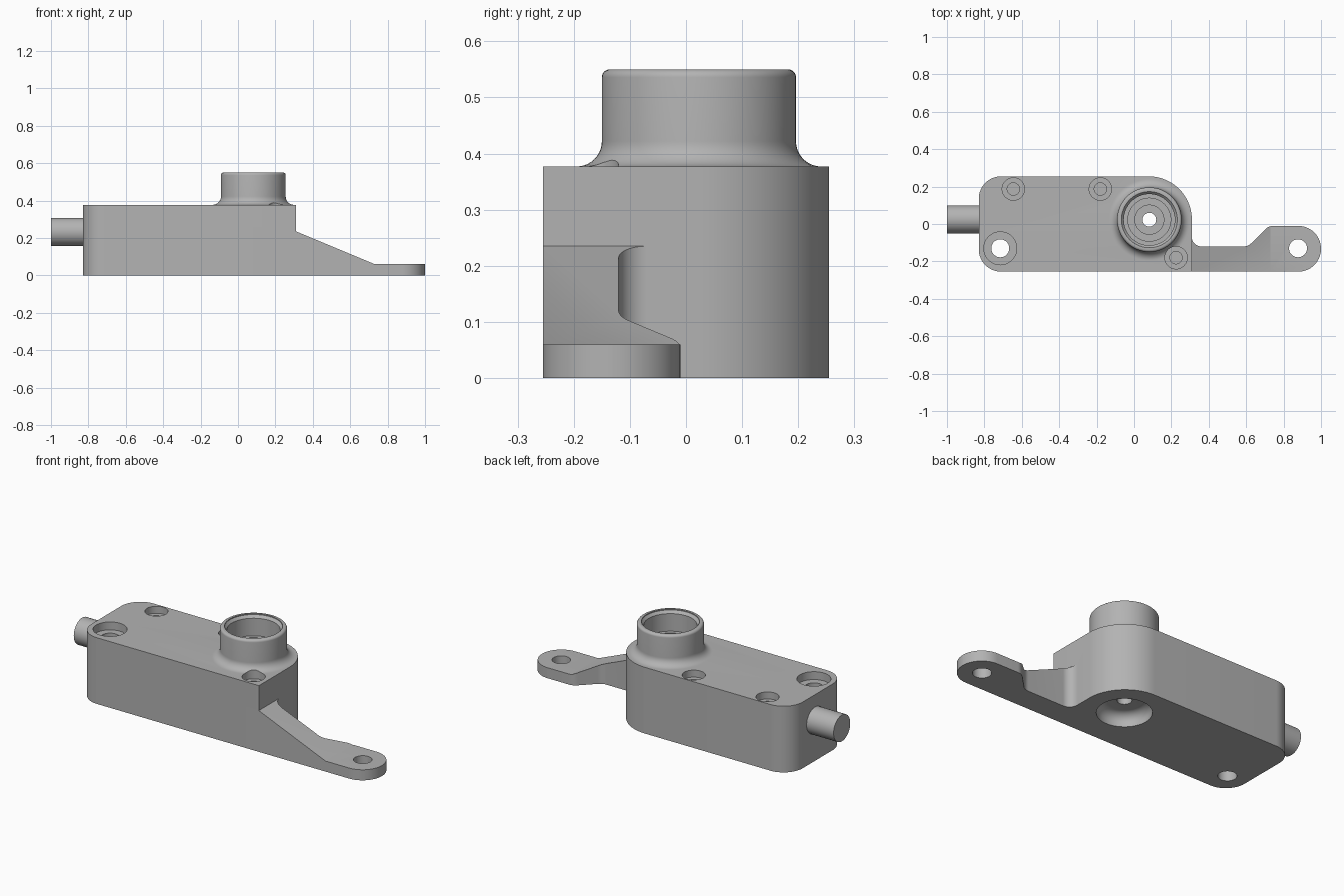
import bpy, bmesh, math
from mathutils import Vector, Matrix

if "Cube" in bpy.data.objects:
    bpy.data.objects.remove(bpy.data.objects["Cube"])

metal = bpy.data.materials.new("plain_grey")
metal.use_nodes = True
GREY = (0.45, 0.45, 0.45, 1)
metal.diffuse_color = GREY
metal.node_tree.nodes["Principled BSDF"].inputs["Base Color"].default_value = GREY


def finish(bm, name):
    bmesh.ops.recalc_face_normals(bm, faces=bm.faces)
    mesh = bpy.data.meshes.new(name)
    bm.to_mesh(mesh)
    bm.free()
    mesh.materials.append(metal)
    obj = bpy.data.objects.new(name, mesh)
    bpy.context.collection.objects.link(obj)
    return obj


def rounded(corners, steps=14):
    """Outline through (x, y, radius) corners, each replaced by a tangent arc."""
    out = []
    for i, (x, y, r) in enumerate(corners):
        p = Vector((x, y))
        if r == 0:
            out.append(p)
            continue
        a = (Vector(corners[i - 1][:2]) - p).normalized()
        b = (Vector(corners[(i + 1) % len(corners)][:2]) - p).normalized()
        half = a.angle(b) / 2
        centre = p + (a + b).normalized() * (r / math.sin(half))
        start = p + a * (r / math.tan(half)) - centre
        end = p + b * (r / math.tan(half)) - centre
        sweep = start.angle_signed(end)
        for k in range(steps + 1):
            out.append(centre + Matrix.Rotation(-sweep * k / steps, 2) @ start)
    return out


def extrude(name, outline, vector, place):
    bm = bmesh.new()
    face = bm.faces.new([bm.verts.new(place(*p)) for p in outline])
    top = bmesh.ops.extrude_face_region(bm, geom=[face])["geom"]
    bmesh.ops.translate(bm, vec=vector, verts=[v for v in top if isinstance(v, bmesh.types.BMVert)])
    return finish(bm, name)


def lathe(name, profile, x, y, sides=64):
    """Closed solid of revolution from (radius, z) points, bottom to top."""
    bm = bmesh.new()
    rings = []
    for r, z in profile:
        rings.append([bm.verts.new((x + r * math.cos(t), y + r * math.sin(t), z))
                      for t in (2 * math.pi * k / sides for k in range(sides))])
    for low, high in zip(rings, rings[1:]):
        for k in range(sides):
            n = (k + 1) % sides
            bm.faces.new((low[k], low[n], high[n], high[k]))
    bm.faces.new(rings[0])
    bm.faces.new(rings[-1])
    return finish(bm, name)


def arc(cx, cz, r, a0, a1, steps=10):
    angles = [math.radians(a0 + (a1 - a0) * k / steps) for k in range(steps + 1)]
    return [(cx + r * math.cos(a), cz + r * math.sin(a)) for a in angles]


def combine(obj, other, operation):
    mod = obj.modifiers.new("combine", 'BOOLEAN')
    mod.operation, mod.object, mod.solver = operation, other, 'EXACT'
    bpy.context.view_layer.objects.active = obj
    bpy.ops.object.modifier_apply(modifier=mod.name)
    bpy.data.objects.remove(other)


TOP, BOSS_X, BOSS_Y = 0.377, 0.082, 0.023

# Main block with one large rounded corner
housing = extrude("housing", rounded([(-0.83, -0.255, 0.12), (0.31, -0.255, 0),
                                      (0.31, 0.255, 0.232), (-0.83, 0.255, 0.12)], 20),
                  (0, 0, TOP), lambda x, y: (x, y, 0))

# Mounting arm: plan shape trimmed by its sloping side profile
arm = extrude("arm", rounded([(0.25, -0.255, 0), (1, -0.255, 0.122), (1, -0.01, 0.122),
                              (0.72, -0.01, 0.06), (0.61, -0.12, 0.06), (0.31, -0.12, 0.05),
                              (0.31, -0.06, 0), (0.25, -0.06, 0)]),
              (0, 0, 0.3), lambda x, y: (x, y, 0))
slope = extrude("slope", [(0.2, -0.1), (1.1, -0.1), (1.1, 0.06), (0.73, 0.06),
                          (0.31, 0.235), (0.2, 0.235)],
                (0, 1, 0), lambda x, z: (x, -0.5, z))
combine(arm, slope, 'INTERSECT')
combine(housing, arm, 'UNION')

# Round boss with a cove at its foot and a softened rim
cove = arc(0.218, TOP + 0.045, 0.045, 270, 180)
rim = arc(0.159, 0.536, 0.014, 0, 90, 6)
boss = lathe("boss", [(0.218, 0.34)] + cove + rim, BOSS_X, BOSS_Y)
combine(housing, boss, 'UNION')

# Stepped bore, open at both ends
flare = arc(0.14, 0.06, 0.06, 270, 180)
flare = [(0.14, -0.02), (0.14, 0.02)] + arc(0.09, 0.02, 0.05, 0, 90)
bore = lathe("bore", flare + [(0.037, 0.07), (0.037, 0.24), (0.078, 0.24), (0.078, 0.34),
                              (0.115, 0.34), (0.115, 0.43), (0.137, 0.43), (0.137, 0.53),
                              (0.15, 0.545), (0.15, 0.6)], BOSS_X, BOSS_Y)
combine(housing, bore, 'DIFFERENCE')

# Blind screw recesses
for x, y in ((-0.645, 0.187), (-0.18, 0.187), (0.225, -0.18)):
    combine(housing, lathe("recess", [(0.033, TOP - 0.08), (0.033, TOP - 0.04),
                                      (0.06, TOP - 0.04), (0.06, TOP + 0.1)], x, y, 40), 'DIFFERENCE')

# Through holes for mounting
combine(housing, lathe("mount_hole", [(0.048, -0.1), (0.048, TOP - 0.045), (0.088, TOP - 0.045),
                                      (0.088, TOP + 0.1)], -0.715, -0.13, 48), 'DIFFERENCE')
combine(housing, lathe("arm_hole", [(0.048, -0.1), (0.048, 0.2)], 0.877, -0.13, 48), 'DIFFERENCE')

# Side stub, turned to point left to right
stub = lathe("side_stub", [(0.075, -1), (0.075, -0.82)], 0, 0, 48)
stub.data.transform(Matrix.Translation((0, 0.025, 0.232)) @ Matrix.Rotation(math.pi / 2, 4, 'Y'))

# Smooth shading with crisp edges
bpy.ops.object.select_all(action='DESELECT')
for obj in (housing, stub):
    obj.select_set(True)
bpy.context.view_layer.objects.active = housing
bpy.ops.object.shade_smooth_by_angle(angle=math.radians(30))
